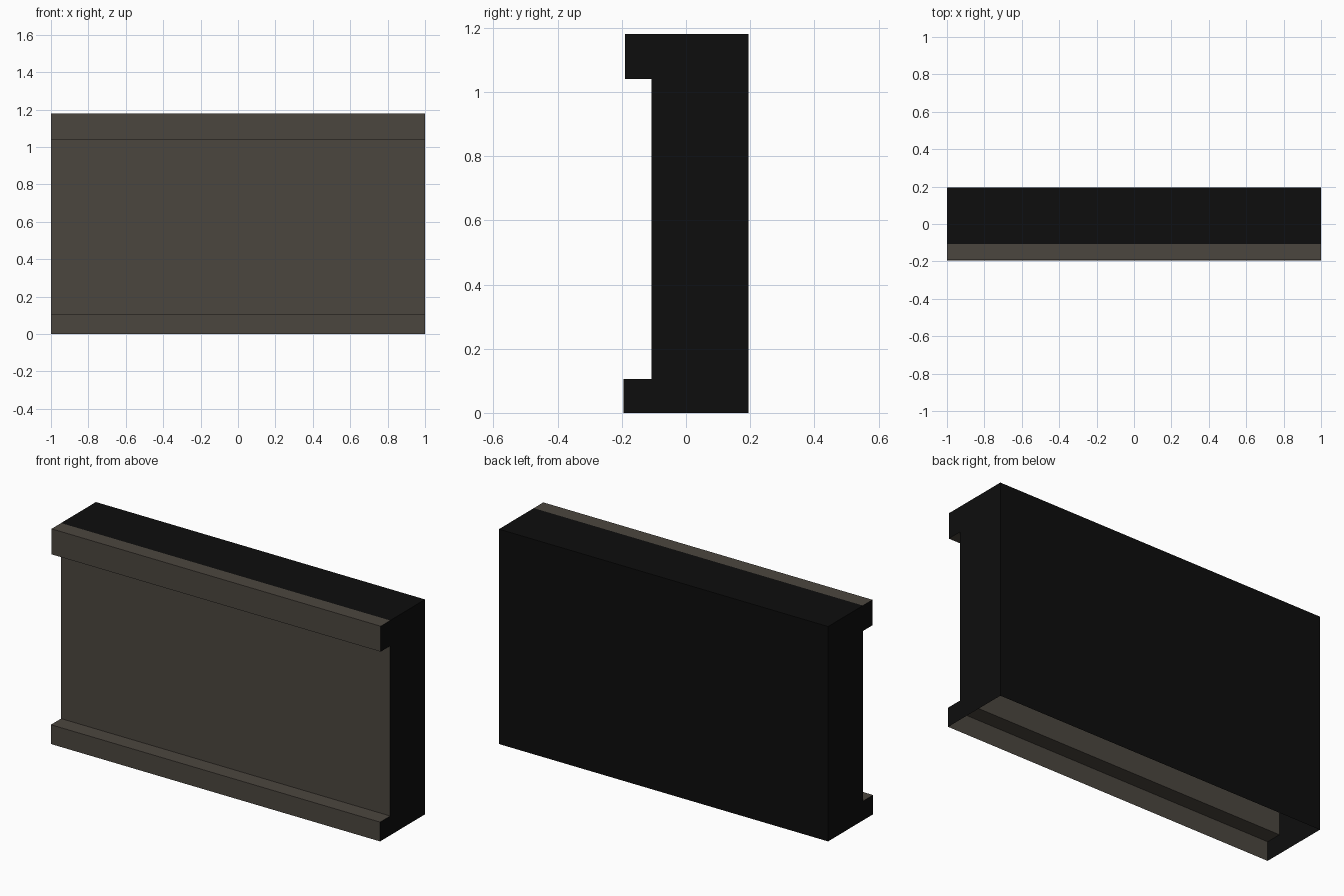
import bpy, bmesh

if "Cube" in bpy.data.objects:
    bpy.data.objects.remove(bpy.data.objects["Cube"])


def material(name, rgb):
    m = bpy.data.materials.new(name)
    m.diffuse_color = (*rgb, 1)
    m.use_nodes = True
    m.node_tree.nodes["Principled BSDF"].inputs["Base Color"].default_value = m.diffuse_color
    return m


brown = material("grey_brown_plaster", (0.071, 0.061, 0.049))
black = material("near_black", (0.004, 0.004, 0.004))

HALF = 1.0       # half the wall length
PANEL = -0.107   # front plane of the recessed panel

# Side profile (y, z): skirting, panel, cornice, top, back; the underside stays open
profile = [(-0.195, 0), (-0.195, 0.106), (PANEL, 0.106), (PANEL, 1.04),
           (-0.19, 1.04), (-0.19, 1.18), (PANEL, 1.18), (0.195, 1.18), (0.195, 0)]

bm = bmesh.new()
left = [bm.verts.new((-HALF, y, z)) for y, z in profile]
right = [bm.verts.new((HALF, y, z)) for y, z in profile]

# Long faces: everything in front of the panel plane is brown, the rest black
for i in range(len(profile) - 1):
    f = bm.faces.new((left[i], right[i], right[i + 1], left[i + 1]))
    f.material_index = 0 if f.calc_center_median().y <= PANEL + 0.001 else 1

# Black end caps
for ring in (left, right[::-1]):
    bm.faces.new(ring).material_index = 1

bm.normal_update()
mesh = bpy.data.meshes.new("wall_section")
bm.to_mesh(mesh)
bm.free()
mesh.materials.append(brown)
mesh.materials.append(black)
wall = bpy.data.objects.new("wall_section", mesh)
bpy.context.collection.objects.link(wall)
